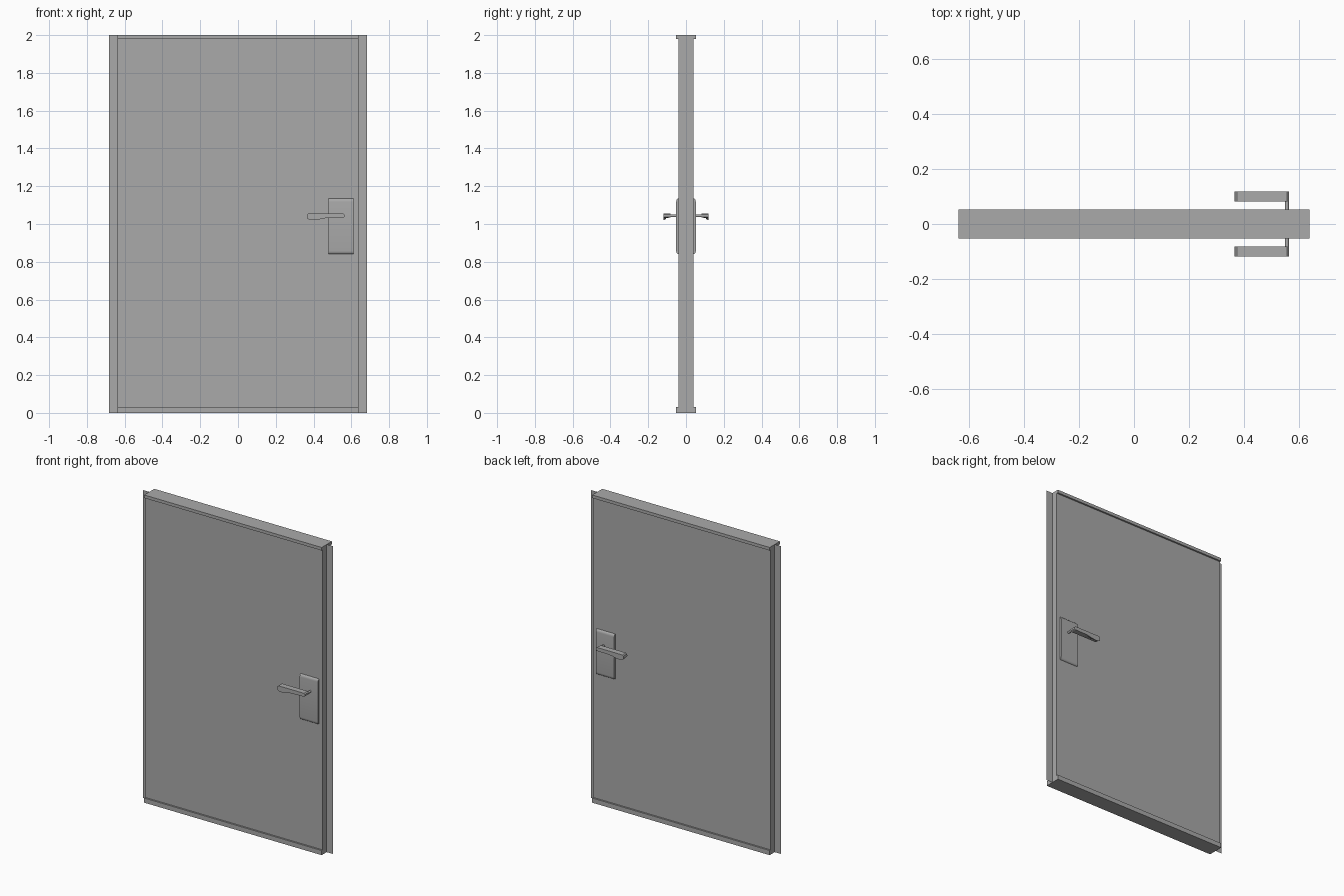
import bpy, bmesh
from math import pi, sin, cos

if "Cube" in bpy.data.objects:
    bpy.data.objects.remove(bpy.data.objects["Cube"], do_unlink=True)

grey = bpy.data.materials.new("door_grey")
grey.use_nodes = True
colour = (0.4, 0.4, 0.4, 1)
grey.diffuse_color = colour
grey.node_tree.nodes["Principled BSDF"].inputs["Base Color"].default_value = colour


def finish(name, bm):
    bmesh.ops.recalc_face_normals(bm, faces=bm.faces)
    mesh = bpy.data.meshes.new(name)
    bm.to_mesh(mesh)
    bm.free()
    mesh.materials.append(grey)
    obj = bpy.data.objects.new(name, mesh)
    bpy.context.collection.objects.link(obj)
    return obj


def loft(name, rings):
    """Skin matching closed rings and cap both ends."""
    bm = bmesh.new()
    loops = [[bm.verts.new(p) for p in ring] for ring in rings]
    n = len(loops[0])
    for a, b in zip(loops, loops[1:]):
        for i in range(n):
            j = (i + 1) % n
            bm.faces.new((a[i], a[j], b[j], b[i]))
    bm.faces.new(loops[0])
    bm.faces.new(loops[-1])
    return finish(name, bm)


def box(name, x0, x1, y0, y1, z0, z1):
    return loft(name, [[(x0, y0, z), (x1, y0, z), (x1, y1, z), (x0, y1, z)]
                       for z in (z0, z1)])


W = 0.638      # half width of the leaf
# Door leaf with its top and bottom rails
box("door_panel", -W, W, -0.041, 0.041, 0.03, 1.98)
box("top_rail", -W, W, -0.052, 0.052, 1.98, 2)
box("bottom_rail", -W, W, -0.052, 0.052, 0, 0.03)

# Thin sheet flanges along both upright edges
for side, name in ((-1, "right_flange"), (1, "left_flange")):
    bm = bmesh.new()
    bm.faces.new([bm.verts.new((side * x, 0, z))
                  for x, z in ((W, 0), (0.682, 0), (0.682, 2), (W, 2))])
    finish(name, bm)

# Lever outline in x and z: slim neck, deeper rounded grip
outline = [(0.557, 1.056), (0.564, 1.05), (0.564, 1.038), (0.557, 1.033),
           (0.47, 1.032), (0.45, 1.029), (0.425, 1.023), (0.4, 1.02),
           (0.378, 1.021), (0.368, 1.028), (0.365, 1.04), (0.367, 1.051), (0.374, 1.056)]

# Lever, spindle and backplate on both faces
for s, face in ((-1, "front"), (1, "back")):
    # The grip's lip is deeper on its outer side
    layers = ((0.081, 1.034), (0.104, 1.032), (0.11, 1.024), (0.119, 1.02))
    loft(face + "_lever", [[(x, s * y, max(z, low)) for x, z in outline]
                           for y, low in layers])

    ring = [(0.007 * cos(i * pi / 6), 0.007 * sin(i * pi / 6)) for i in range(12)]
    spindle = loft(face + "_spindle", [[(0.556 + a, s * y, 1.043 + b) for a, b in ring]
                                       for y in (0.04, 0.083)])

    # Backplate with rounded top and bottom edges
    arc = [(0.04 + 0.012 * sin(k * pi / 8), 0.018 * (1 - cos(k * pi / 8))) for k in range(5)]
    side_profile = [(y, 0.84 + d) for y, d in arc] + [(y, 1.135 - d) for y, d in reversed(arc)]
    plate = loft(face + "_backplate", [[(x, s * y, z) for y, z in side_profile]
                                       for x in (0.48, 0.612)])

    for obj in (spindle, plate):
        bpy.context.view_layer.objects.active = obj
        obj.select_set(True)
        bpy.ops.object.shade_smooth_by_angle(angle=0.6)
        obj.select_set(False)
